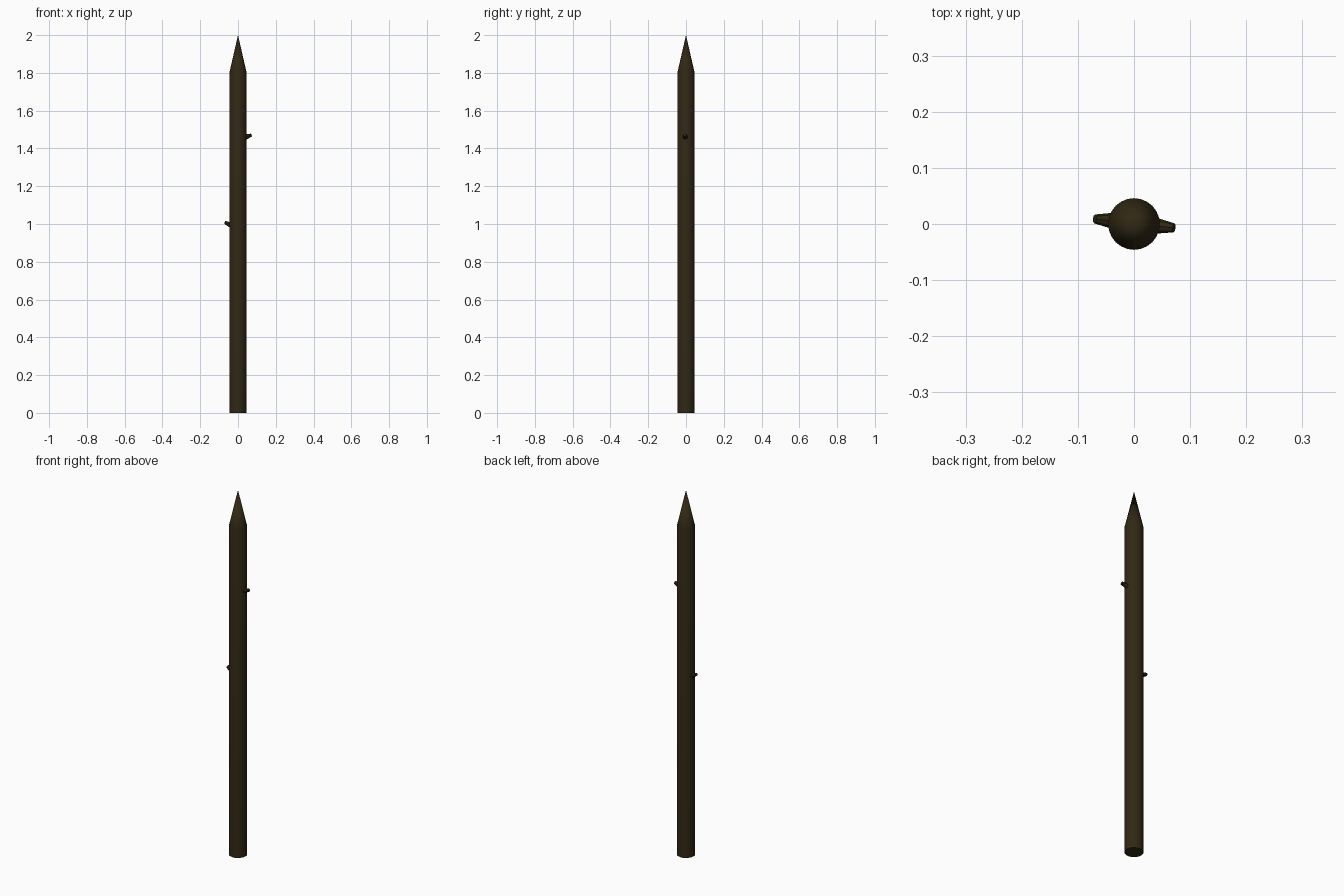
import bpy, bmesh, math
from mathutils import Vector

if "Cube" in bpy.data.objects:
    bpy.data.objects.remove(bpy.data.objects["Cube"])

wood = bpy.data.materials.new("dark brown wood")
wood.diffuse_color = (0.030, 0.021, 0.007, 1)
wood.use_nodes = True
wood.node_tree.nodes["Principled BSDF"].inputs["Base Color"].default_value = wood.diffuse_color


def lathe(name, rings, sides, start=(0, 0, 0), direction=(0, 0, 1)):
    """Closed round part from (radius, height) rings along a direction."""
    bm = bmesh.new()
    loops = []
    for r, h in rings:
        if r == 0:
            loops.append([bm.verts.new((0, 0, h))] * sides)
        else:
            loops.append([bm.verts.new((r * math.cos(2 * math.pi * i / sides),
                                        r * math.sin(2 * math.pi * i / sides), h))
                          for i in range(sides)])
    for a, b in zip(loops, loops[1:]):
        for i in range(sides):
            j = (i + 1) % sides
            quad = [a[i], a[j], b[j], b[i]]
            bm.faces.new(list(dict.fromkeys(quad)))
    bm.faces.new(loops[0][::-1])
    if rings[-1][0] > 0:
        bm.faces.new(loops[-1])
    mesh = bpy.data.meshes.new(name)
    bm.to_mesh(mesh)
    bm.free()
    obj = bpy.data.objects.new(name, mesh)
    bpy.context.collection.objects.link(obj)
    obj.location = start
    obj.rotation_mode = 'QUATERNION'
    obj.rotation_quaternion = Vector(direction).to_track_quat('Z', 'Y')
    mesh.materials.append(wood)
    bpy.ops.object.select_all(action='DESELECT')
    obj.select_set(True)
    bpy.context.view_layer.objects.active = obj
    bpy.ops.object.shade_smooth_by_angle(angle=math.radians(30))
    return obj


# Pole sharpened to a point
lathe("stake", [(0.046, 0), (0.046, 1.8), (0, 2.0)], 24).rotation_mode = 'XYZ'
bpy.data.objects["stake"].rotation_euler = (0, 0, 0)

# Broken branch stubs, tilted slightly upward
stub = [(0.016, 0), (0.008, 0.044)]
lathe("upper_twig_stub", stub, 8, (0.030, -0.002, 1.457), (0.042, -0.005, 0.014))
lathe("lower_twig_stub", stub, 8, (-0.030, 0.005, 0.991), (-0.040, 0.004, 0.018))
